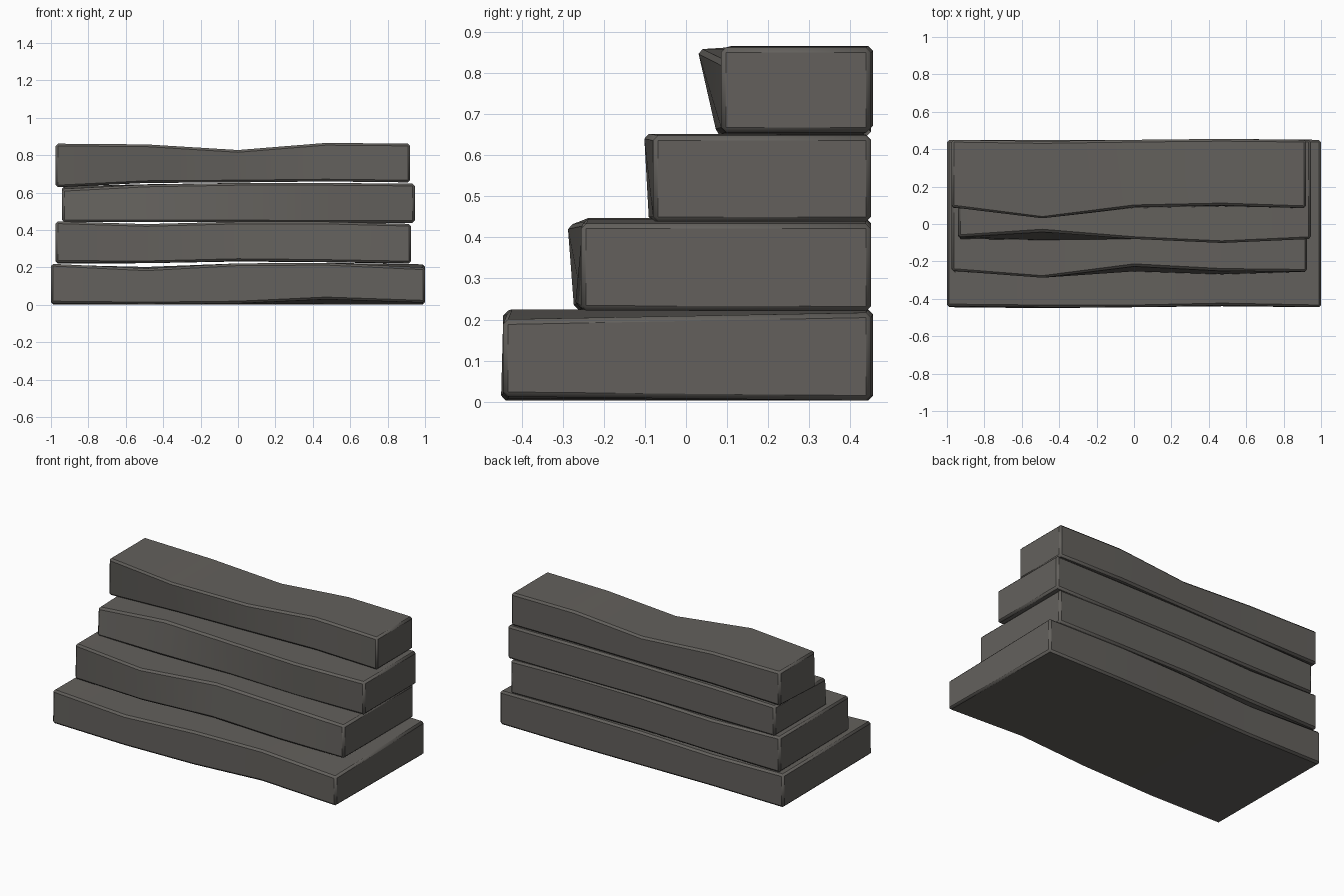
import bpy, bmesh

if "Cube" in bpy.data.objects:
    bpy.data.objects.remove(bpy.data.objects["Cube"])

stone = bpy.data.materials.new("dark warm stone")
stone.diffuse_color = (0.125, 0.118, 0.108, 1)
stone.use_nodes = True
stone.node_tree.nodes["Principled BSDF"].inputs["Base Color"].default_value = stone.diffuse_color


def slab(name, x0, x1, front_bottom, front_top, z_bottom, z_top,
         back=(0.45,) * 5, back_z_bottom=None, back_z_top=None):
    """Uneven stone slab: a four-corner section swept over five stations in x."""
    bzb, bzt = back_z_bottom or z_bottom, back_z_top or z_top
    bm = bmesh.new()
    rings = []
    for i, x in enumerate((x0, -0.49, 0.0, 0.47, x1)):
        section = ((front_bottom[i], z_bottom[i]), (back[i], bzb[i]),
                   (back[i], bzt[i]), (front_top[i], z_top[i]))
        rings.append([bm.verts.new((x, y, z)) for y, z in section])
    for a, b in zip(rings, rings[1:]):
        for j in range(4):
            k = (j + 1) % 4
            bm.faces.new((a[j], a[k], b[k], b[j]))
    bm.faces.new(rings[0])
    bm.faces.new(rings[-1][::-1])
    bmesh.ops.recalc_face_normals(bm, faces=bm.faces)
    mesh = bpy.data.meshes.new(name)
    bm.to_mesh(mesh)
    bm.free()
    mesh.materials.append(stone)
    ob = bpy.data.objects.new(name, mesh)
    bpy.context.collection.objects.link(ob)
    # Chamfer only the long edges and the ends
    bev = ob.modifiers.new("chamfer", 'BEVEL')
    bev.width, bev.segments = 0.012, 1
    bev.limit_method, bev.angle_limit = 'ANGLE', 0.9
    bpy.context.view_layer.objects.active = ob
    ob.select_set(True)
    bpy.ops.object.shade_smooth_by_angle(angle=0.52)
    ob.select_set(False)


# Bottom step
slab("step_1", -1, 1,
     (-.445, -.45, -.445, -.44, -.445), (-.44, -.445, -.445, -.435, -.445),
     (.008, .003, .008, .03, .012), (.22, .195, .222, .225, .20),
     back=(.45, .443, .45, .455, .45),
     back_z_bottom=(.003, .003, .003, .003, .003),
     back_z_top=(.215, .203, .22, .225, .217))
# Second step
slab("step_2", -.975, .925,
     (-.255, -.272, -.255, -.27, -.255), (-.25, -.288, -.225, -.25, -.255),
     (.225, .223, .235, .23, .222), (.447, .432, .445, .445, .433),
     back_z_bottom=(.22, .223, .232, .228, .22))
# Third step
slab("step_3", -.94, .945,
     (-.08, -.088, -.08, -.09, -.08), (-.07, -.04, -.08, -.102, -.08),
     (.442, .442, .442, .438, .438), (.62, .643, .652, .652, .648),
     back_z_top=(.635, .645, .65, .65, .648))
# Top step
slab("step_4", -.975, .92,
     (.085, .075, .085, .095, .085), (.09, .028, .09, .10, .085),
     (.628, .652, .655, .66, .655), (.862, .858, .828, .866, .862),
     back=(.45, .443, .45, .455, .45),
     back_z_bottom=(.645, .652, .655, .66, .655))
